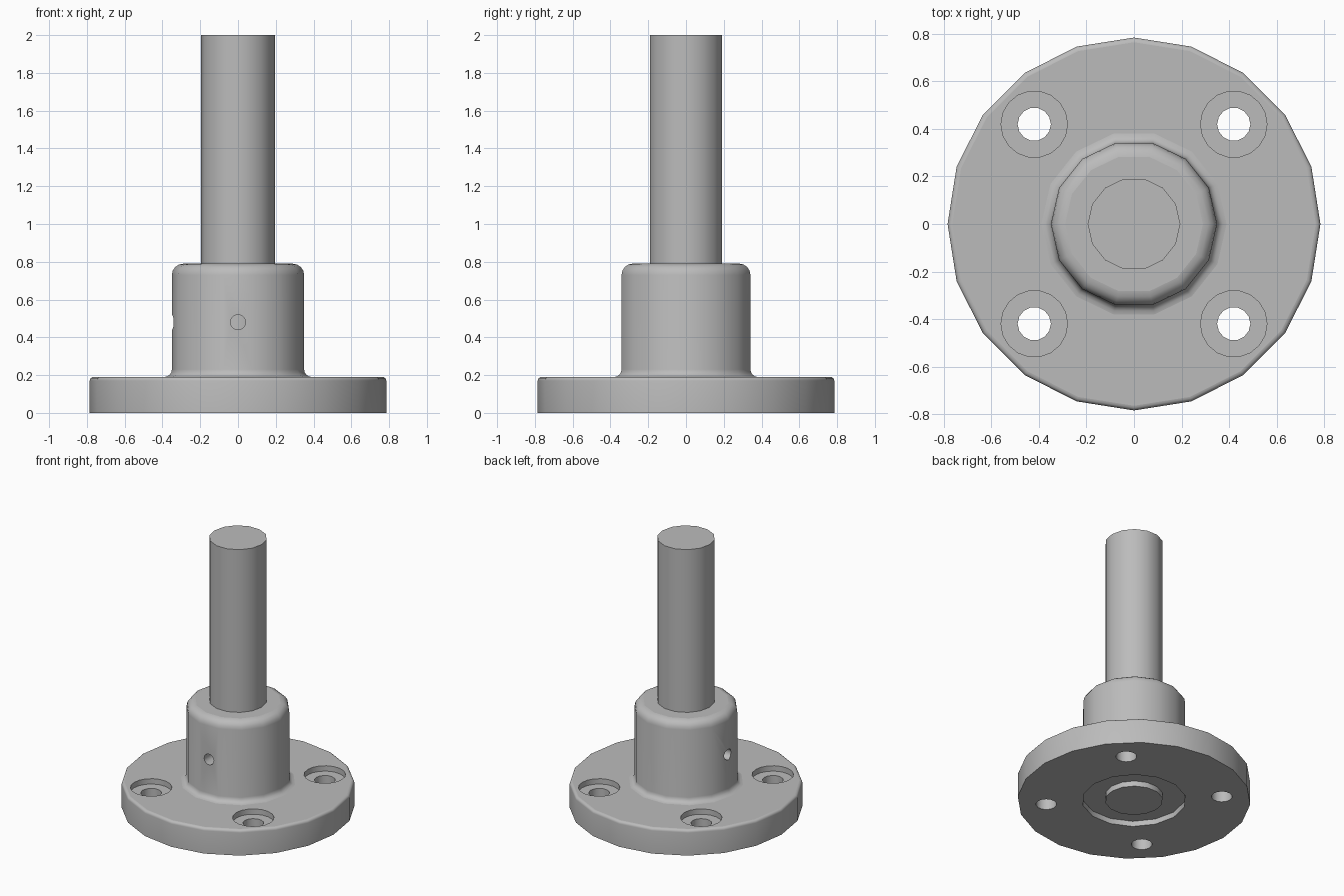
import bpy, bmesh, math
from mathutils import Matrix, Vector

cube = bpy.data.objects.get("Cube")
if cube:
    bpy.data.objects.remove(cube, do_unlink=True)

metal = bpy.data.materials.new("plain_grey_metal")
metal.use_nodes = True
GREY = (0.5, 0.5, 0.5, 1)
metal.diffuse_color = GREY
metal.node_tree.nodes["Principled BSDF"].inputs["Base Color"].default_value = GREY


def add_mesh(name, bm):
    bmesh.ops.recalc_face_normals(bm, faces=bm.faces)
    mesh = bpy.data.meshes.new(name)
    bm.to_mesh(mesh)
    bm.free()
    obj = bpy.data.objects.new(name, mesh)
    bpy.context.collection.objects.link(obj)
    mesh.materials.append(metal)
    return obj


def arc(cx, cz, r, start, end, steps=4):
    """Points of a fillet in the radius/height plane."""
    angles = [math.radians(start + (end - start) * i / steps) for i in range(steps + 1)]
    return [(cx + r * math.cos(a), cz + r * math.sin(a)) for a in angles]


def turned(name, profile, sides):
    """Closed solid turned around z from a radius/height profile."""
    bm = bmesh.new()
    rings = []
    for r, z in profile:
        angles = [math.tau * i / sides for i in range(sides)]
        rings.append([bm.verts.new((r * math.cos(a), r * math.sin(a), z)) for a in angles])
    for low, high in zip(rings, rings[1:]):
        for i in range(sides):
            j = (i + 1) % sides
            bm.faces.new((low[i], low[j], high[j], high[i]))
    bm.faces.new(rings[0])
    bm.faces.new(rings[-1])
    return add_mesh(name, bm)


def drill(obj, radius, start, end, sides=14):
    """Cut a round hole between two points."""
    start, end = Vector(start), Vector(end)
    axis = end - start
    cutter = turned("hole_cutter", [(radius, 0), (radius, axis.length)], sides)
    turn = Vector((0, 0, 1)).rotation_difference(axis).to_matrix().to_4x4()
    cutter.data.transform(Matrix.Translation(start) @ turn)
    cutter.hide_render = True
    mod = obj.modifiers.new("hole", "BOOLEAN")
    mod.operation = "DIFFERENCE"
    mod.solver = "EXACT"
    mod.object = cutter
    bpy.context.view_layer.objects.active = obj
    bpy.ops.object.modifier_apply(modifier=mod.name)
    bpy.data.objects.remove(cutter, do_unlink=True)


def finish(obj):
    """Smooth the round walls and keep level faces flat."""
    bpy.ops.object.select_all(action="DESELECT")
    obj.select_set(True)
    bpy.context.view_layer.objects.active = obj
    bpy.ops.object.shade_smooth_by_angle(angle=math.radians(35))
    for face in obj.data.polygons:
        if abs(face.normal.z) > 0.999:
            face.use_smooth = False


# Round mounting flange with a shallow recess underneath
FLANGE_R, FLANGE_TOP, EDGE = 0.785, 0.19, 0.02
flange = turned("flange", [(FLANGE_R, 0)] + arc(FLANGE_R - EDGE, FLANGE_TOP - EDGE, EDGE, 0, 90), 20)
drill(flange, 0.35, (0, 0, -0.1), (0, 0, 0.04))

# Four counterbored screw holes
for x in (-0.42, 0.42):
    for y in (-0.42, 0.42):
        drill(flange, 0.14, (x, y, 0.15), (x, y, 0.3), 18)
        drill(flange, 0.07, (x, y, -0.1), (x, y, 0.3))
finish(flange)

# Hub with a flared foot and a rounded top
HUB_R, HUB_TOP, FOOT, ROUND = 0.35, 0.79, 0.04, 0.06
foot = arc(HUB_R + FOOT, FLANGE_TOP + FOOT, FOOT, 270, 180)
crown = arc(HUB_R - ROUND, HUB_TOP - ROUND, ROUND, 0, 90)
hub = turned("hub", [(HUB_R + FOOT, 0.1)] + foot + crown, 14)

# Two set screw holes, one in front and one on the right side
for dx, dy in ((0, -1), (-1, 0)):
    drill(hub, 0.04, (dx * 0.5, dy * 0.5, 0.48), (dx * 0.19, dy * 0.19, 0.48))
finish(hub)

# Shaft through the hub
shaft = turned("shaft", [(0.195, 0), (0.195, 2)], 14)
finish(shaft)
